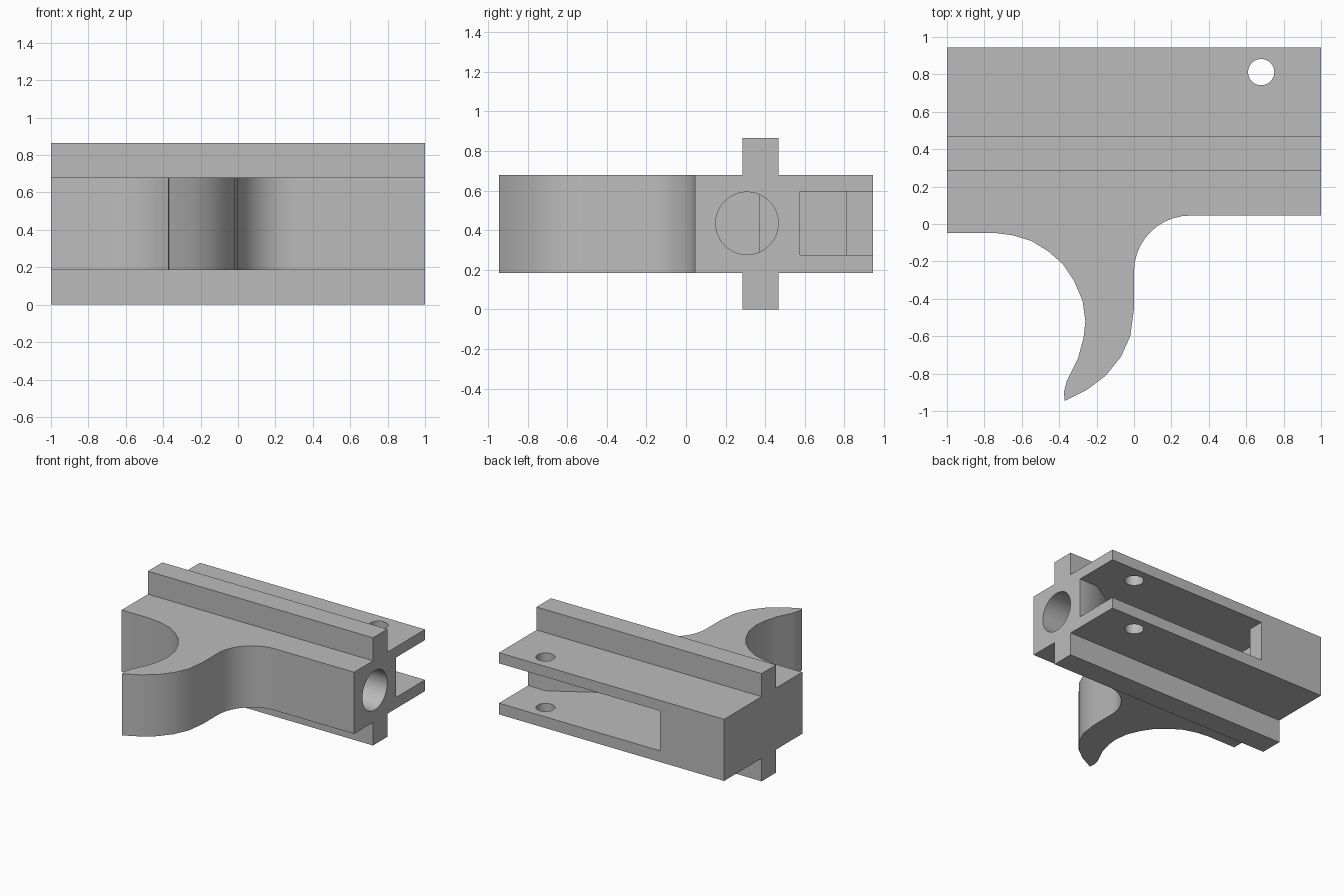
import bpy, bmesh, math
from mathutils import Matrix, Vector

if "Cube" in bpy.data.objects:
    bpy.data.objects.remove(bpy.data.objects["Cube"])

metal = bpy.data.materials.new("plain_grey")
metal.use_nodes = True
GREY = (0.5, 0.5, 0.5, 1)
metal.diffuse_color = GREY
metal.node_tree.nodes["Principled BSDF"].inputs["Base Color"].default_value = GREY


def finish(name, bm):
    bmesh.ops.recalc_face_normals(bm, faces=bm.faces[:])
    mesh = bpy.data.meshes.new(name)
    bm.to_mesh(mesh)
    bm.free()
    mesh.materials.append(metal)
    obj = bpy.data.objects.new(name, mesh)
    bpy.context.collection.objects.link(obj)
    return obj


def prism(name, outline, z0, z1):
    bm = bmesh.new()
    face = bm.faces.new([bm.verts.new((x, y, z0)) for x, y in outline])
    side = bmesh.ops.extrude_face_region(bm, geom=[face])["geom"]
    verts = [v for v in side if isinstance(v, bmesh.types.BMVert)]
    bmesh.ops.translate(bm, verts=verts, vec=(0, 0, z1 - z0))
    return finish(name, bm)


def rod(name, centre, radius, length, axis):
    bm = bmesh.new()
    turn = Vector((0, 0, 1)).rotation_difference(Vector(axis)).to_matrix().to_4x4()
    bmesh.ops.create_cone(bm, cap_ends=True, segments=48, radius1=radius, radius2=radius,
                          depth=length, matrix=Matrix.Translation(centre) @ turn)
    return finish(name, bm)


def cut(obj, cutter):
    cutter.hide_render = True
    mod = obj.modifiers.new("cut", "BOOLEAN")
    mod.operation, mod.solver, mod.object = "DIFFERENCE", "EXACT", cutter
    bpy.context.view_layer.objects.active = obj
    bpy.ops.object.modifier_apply(modifier=mod.name)
    bpy.data.objects.remove(cutter)


LOW, HIGH, BACK = 0.185, 0.68, 0.945

# Body block with the curved finger hook, drawn as one outline
fillet = [(0.3 - 0.3 * math.sin(a), -0.255 + 0.3 * math.cos(a))
          for a in (math.radians(9 * i) for i in range(11))]
hook = [(0, -0.45), (-0.02, -0.6), (-0.07, -0.71), (-0.15, -0.81), (-0.25, -0.885),
        (-0.37, -0.945), (-0.375, -0.9), (-0.36, -0.84), (-0.3, -0.72), (-0.27, -0.61),
        (-0.26, -0.52), (-0.275, -0.41), (-0.32, -0.305), (-0.38, -0.215),
        (-0.46, -0.145), (-0.55, -0.09), (-0.65, -0.06), (-0.75, -0.047)]
body = prism("hooked_body", [(-1, BACK), (1, BACK), (1, 0.045)] + fillet + hook
             + [(-1, -0.047)], LOW, HIGH)

# Stepped pocket open to the back and one end
pocket = [(1.1, 1.1), (1.1, 0.575), (0.84, 0.575), (0.45, 0.34), (-0.6, 0.34),
          (-0.6, 0.81), (-0.43, 0.81), (-0.43, 1.1)]
cut(body, prism("pocket_cutter", pocket, 0.275, 0.595))

# Round bore in the end, and pin hole through both plates
cut(body, rod("bore_cutter", (0.85, 0.308, 0.435), 0.158, 0.7, (1, 0, 0)))
cut(body, rod("pin_cutter", (0.68, 0.812, 0.435), 0.07, 1, (0, 0, 1)))

# Guide rails above and below
rail = [(-1, 0.285), (1, 0.285), (1, 0.468), (-1, 0.468)]
prism("top_rail", rail, HIGH, 0.865)
prism("bottom_rail", rail, 0, LOW)

bpy.ops.object.select_all(action="DESELECT")
body.select_set(True)
bpy.context.view_layer.objects.active = body
bpy.ops.object.shade_smooth_by_angle(angle=math.radians(32))
